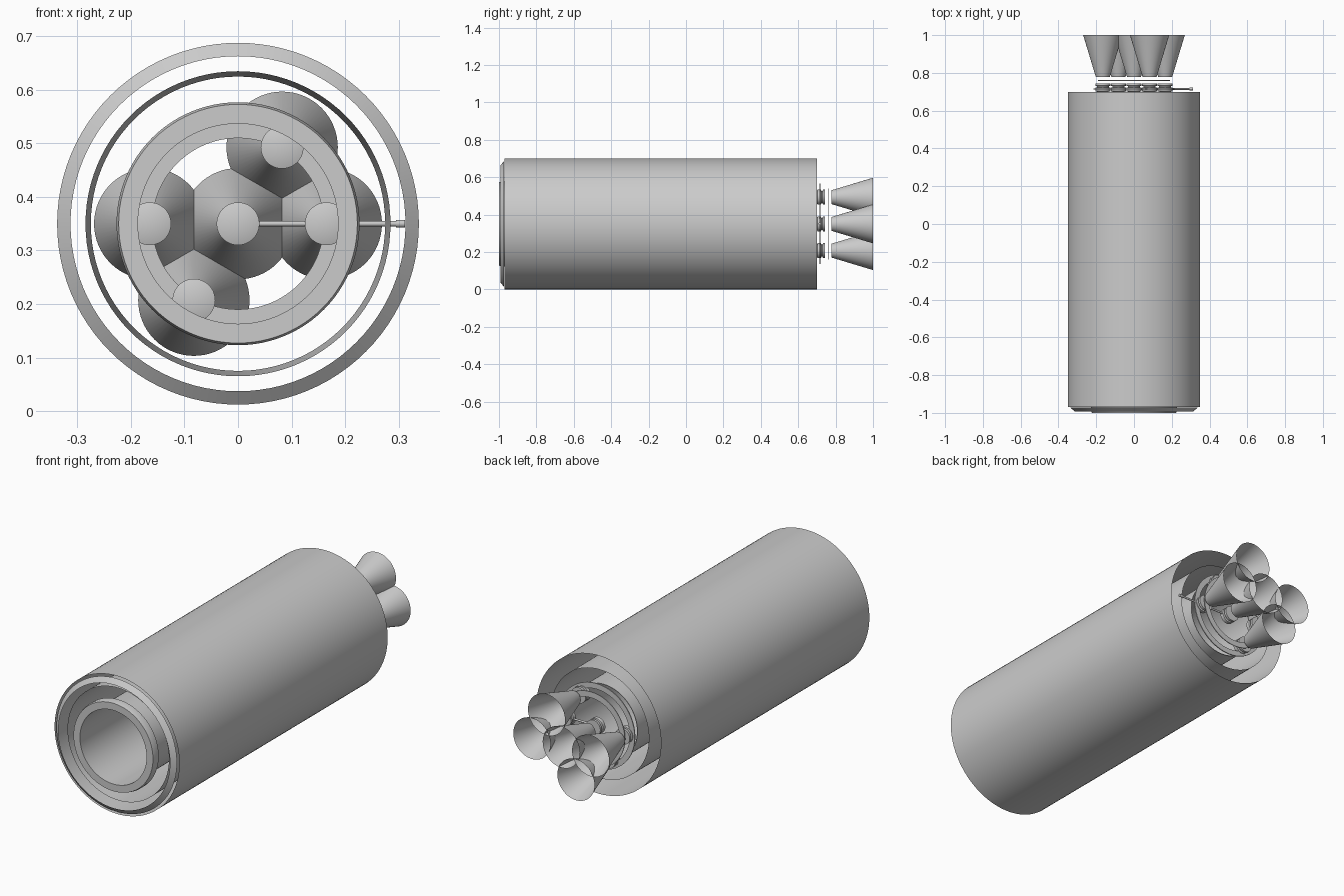
import bpy, bmesh, math
from mathutils import Vector

if "Cube" in bpy.data.objects:
    bpy.data.objects.remove(bpy.data.objects["Cube"])

CZ = 0.35  # height of the long axis


def lathe(name, profile, x=0.0, z=CZ, seg=96, closed=False):
    """Revolve (radius, y) points about an axis parallel to y."""
    bm = bmesh.new()
    rings = []
    for r, y in profile:
        if r < 1e-6:
            rings.append([bm.verts.new((x, y, z))])
        else:
            rings.append([bm.verts.new((x + r * math.cos(2 * math.pi * i / seg), y,
                                        z + r * math.sin(2 * math.pi * i / seg)))
                          for i in range(seg)])
    pairs = list(zip(rings, rings[1:]))
    if closed:
        pairs.append((rings[-1], rings[0]))
    for a, b in pairs:
        for i in range(seg):
            j = (i + 1) % seg
            if len(a) == 1:
                bm.faces.new((a[0], b[j], b[i]))
            elif len(b) == 1:
                bm.faces.new((a[i], a[j], b[0]))
            else:
                bm.faces.new((a[i], a[j], b[j], b[i]))
    bmesh.ops.recalc_face_normals(bm, faces=bm.faces)
    me = bpy.data.meshes.new(name)
    bm.to_mesh(me)
    bm.free()
    ob = bpy.data.objects.new(name, me)
    bpy.context.collection.objects.link(ob)
    bpy.context.view_layer.objects.active = ob
    bpy.ops.object.select_all(action='DESELECT')
    ob.select_set(True)
    bpy.ops.object.shade_smooth_by_angle(angle=math.radians(30))
    return ob


def rod(name, a, b, r):
    a, b = Vector(a), Vector(b)
    bpy.ops.mesh.primitive_cylinder_add(vertices=16, radius=r, depth=(b - a).length,
                                        location=(a + b) / 2)
    ob = bpy.context.object
    ob.name = name
    ob.rotation_euler = (b - a).to_track_quat('Z', 'Y').to_euler()
    bpy.ops.object.shade_smooth_by_angle(angle=math.radians(30))


# Outer skin and front chamfer ring
lathe("outer_skin", [(0.35, -0.97), (0.35, 0.70)])
lathe("front_chamfer", [(0.338, -0.972), (0.313, -0.992)])

# Inner liner, tapering slightly to the rear
lathe("inner_liner", [(0.285, -0.96), (0.275, 0.69)])

# Central tube with front flange
lathe("central_tube", [(0.187, -1.0), (0.223, -1.0), (0.227, -0.985), (0.227, -0.96),
                       (0.19, -0.96), (0.19, 0.66), (0.187, 0.66)], closed=True)

# Thin mounting rings around the engines
lathe("mount_ring_front", [(0.187, 0.713), (0.215, 0.713), (0.215, 0.718), (0.187, 0.718)],
      closed=True)
lathe("mount_ring_rear", [(0.16, 0.758), (0.19, 0.758), (0.19, 0.762), (0.16, 0.762)],
      closed=True)

# Five engines: one in the centre and four around it
spots = [(0, 0)] + [(0.165 * math.cos(math.radians(a)), 0.165 * math.sin(math.radians(a)))
                    for a in (0, 60, 180, 240)]
for i, (x, dz) in enumerate(spots):
    z = CZ + dz
    lathe(f"engine_chamber_{i}", [(0, 0.69), (0.04, 0.703), (0.04, 0.722), (0.032, 0.724),
                                  (0.032, 0.73), (0.04, 0.732), (0.04, 0.744), (0, 0.744)],
          x, z, 48)
    lathe(f"engine_nozzle_{i}", [(0.037, 0.778), (0.104, 1.0)], x, z, 64)

# Feed pipe from the centre engine out to the wall
rod("feed_pipe", (0.03, 0.715, CZ), (0.30, 0.715, CZ), 0.005)
rod("feed_pipe_end", (0.295, 0.715, CZ), (0.312, 0.715, CZ), 0.007)
